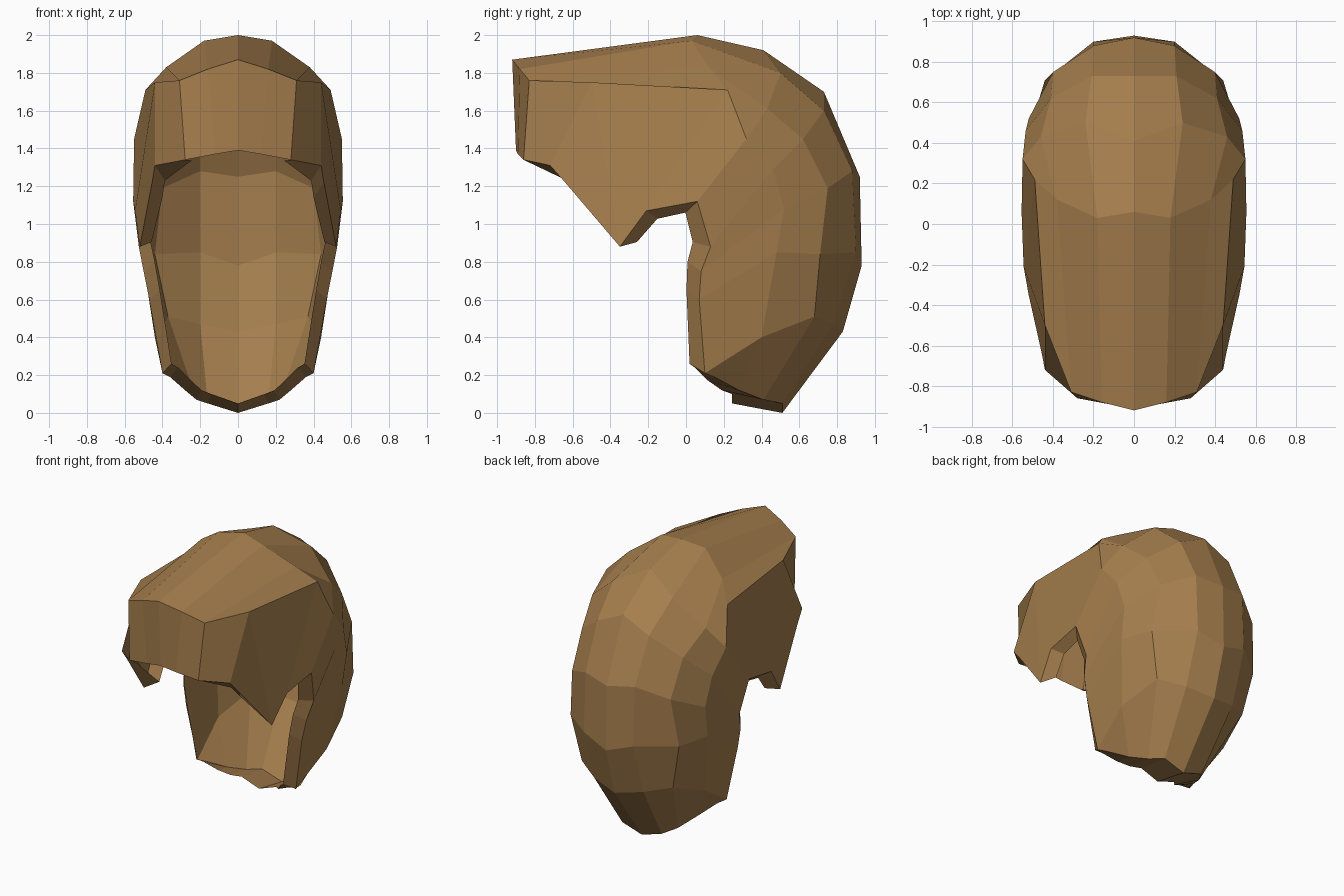
import bpy

# Half cross-sections from centre line out to the open rim,
# ordered fringe -> crown -> nape
SECTIONS = [
    [(0, -.90, 1.39), (.12, -.89, 1.37), (.28, -.86, 1.34), (.44, -.72, 1.31), (.455, -.64, 1.22)],
    [(0, -.92, 1.87), (.16, -.88, 1.82), (.31, -.83, 1.76), (.44, -.50, 1.75), (.52, -.35, .88)],
    [(0, .06, 2.0), (.18, .03, 1.97), (.38, .12, 1.83), (.49, .22, 1.71), (.545, -.21, 1.07)],
    [(0, .41, 1.92), (.24, .50, 1.80), (.46, .43, 1.61), (.55, .32, 1.45), (.555, .06, 1.12)],
    [(0, .73, 1.70), (.21, .73, 1.60), (.41, .62, 1.45), (.535, .46, 1.29), (.525, .13, .88)],
    [(0, .92, 1.25), (.20, .88, 1.28), (.40, .75, 1.19), (.52, .52, 1.08), (.50, .08, .75)],
    [(0, .93, .78), (.20, .90, .85), (.44, .71, .84), (.51, .48, .85), (.47, .07, .60)],
    [(0, .83, .43), (.20, .78, .47), (.37, .68, .51), (.44, .40, .40), (.40, .10, .21)],
    [(0, .51, 0), (.16, .51, .05), (.22, .41, .07), (.28, .28, .12), (.36, .15, .19)],
]
COLS = len(SECTIONS[0])
ROWS = len(SECTIONS)

# Outer sheet of hair
verts = [p for row in SECTIONS for p in row]
idx = lambda r, c: r * COLS + c
faces = [(idx(r, c), idx(r, c + 1), idx(r + 1, c + 1), idx(r + 1, c))
         for r in range(ROWS - 1) for c in range(COLS - 1)]

# Narrow lip folded inward along the rim
rim = [idx(0, c) for c in range(2, COLS)]
rim += [idx(r, COLS - 1) for r in range(1, ROWS - 1)]
rim += [idx(ROWS - 1, c) for c in reversed(range(COLS))]
lip = []
for i in rim:
    x, y, z = verts[i]
    dy = max(-.27, min(.09, (-.08 - y) * .45))
    dz = max(-.08, min(.05, (.95 - z) * .35))
    if i == rim[0]:
        dy, dz = .01, -.005      # lip fades out under the fringe
    lip.append(len(verts))
    verts.append((x * .88, y + dy, z + dz))
for k in range(len(rim) - 1):
    faces.append((rim[k + 1], rim[k], lip[k], lip[k + 1]))

mesh = bpy.data.meshes.new("hair")
mesh.from_pydata(verts, [], faces)
mesh.update()
hair = bpy.data.objects.new("hair", mesh)
bpy.context.collection.objects.link(hair)

# Mirror to the other side
mirror = hair.modifiers.new("mirror", 'MIRROR')
mirror.use_clip = True
mirror.merge_threshold = .001

# Single brown colour
brown = bpy.data.materials.new("hair_brown")
brown.diffuse_color = (.38, .21, .075, 1)
mesh.materials.append(brown)
